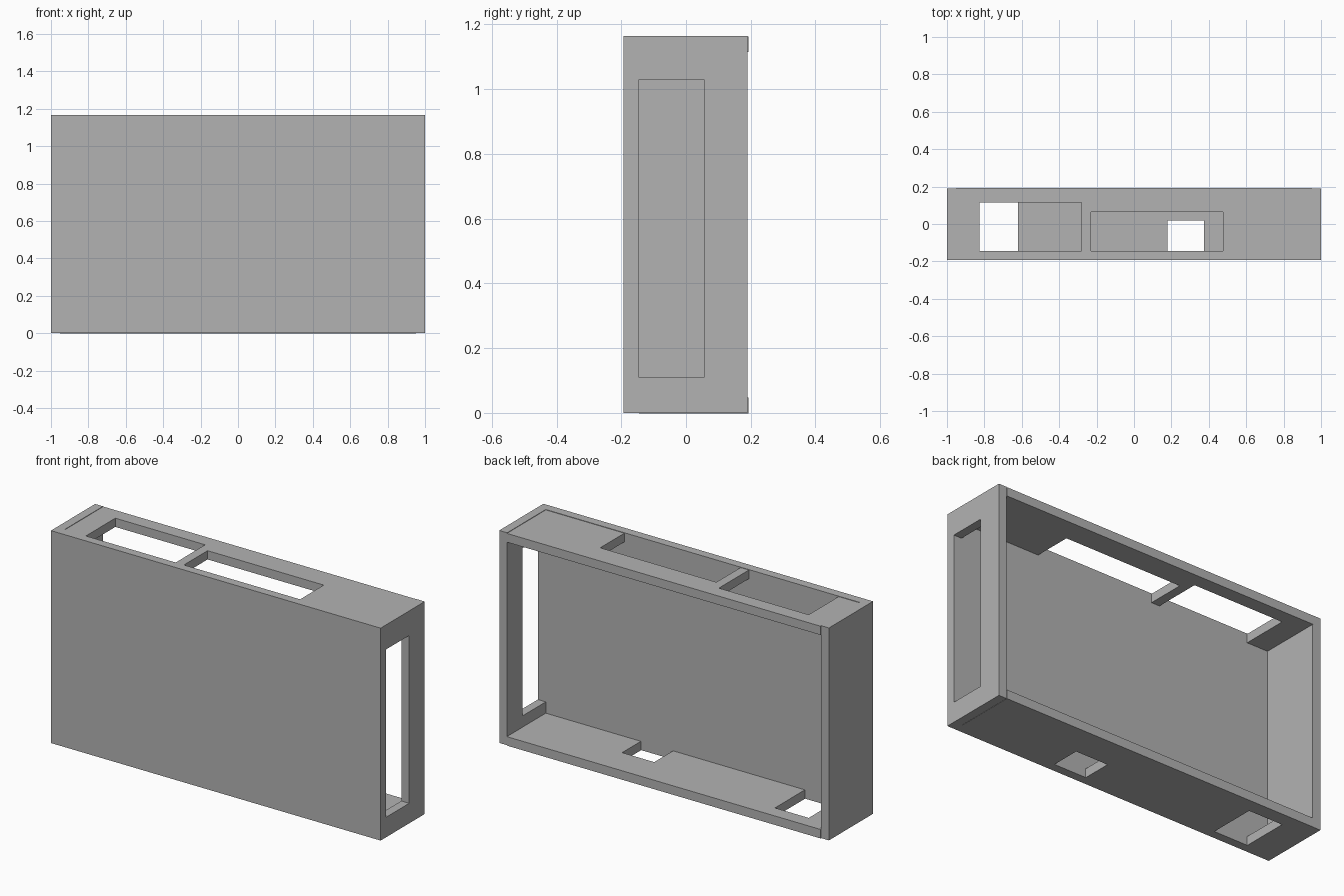
import bpy
import bmesh

default = bpy.data.objects.get("Cube")
if default:
    bpy.data.objects.remove(default, do_unlink=True)

grey = bpy.data.materials.new("plain_grey")
grey.use_nodes = True
colour = (0.45, 0.45, 0.45, 1)
grey.diffuse_color = colour
grey.node_tree.nodes["Principled BSDF"].inputs["Base Color"].default_value = colour

HALF, FRONT, BACK, HEIGHT, WALL = 1.0, -0.1925, 0.19, 1.165, 0.048
INNER = FRONT + WALL
SIDE = HALF - WALL
STEP = 0.0025  # small offset of the fitted panels


def extrude_outline(name, points, z0, z1):
    """Solid prism from a plan outline."""
    bm = bmesh.new()
    face = bm.faces.new([bm.verts.new((x, y, z0)) for x, y in points])
    result = bmesh.ops.extrude_face_region(bm, geom=[face])
    top = [v for v in result["geom"] if isinstance(v, bmesh.types.BMVert)]
    bmesh.ops.translate(bm, verts=top, vec=(0, 0, z1 - z0))
    bmesh.ops.recalc_face_normals(bm, faces=bm.faces)
    mesh = bpy.data.meshes.new(name)
    bm.to_mesh(mesh)
    bm.free()
    mesh.materials.append(grey)
    obj = bpy.data.objects.new(name, mesh)
    bpy.context.collection.objects.link(obj)
    return obj


def notched_panel(name, z0, z1, notches):
    """Panel between the side walls, with notches along its front edge."""
    points = [(-SIDE, INNER)]
    for x0, x1, depth_y in notches:
        points += [(x0, INNER), (x0, depth_y), (x1, depth_y), (x1, INNER)]
    points += [(SIDE, INNER), (SIDE, BACK + STEP), (-SIDE, BACK + STEP)]
    return extrude_outline(name, points, z0, z1)


# Front and both side walls as one U-shaped shell
shell = extrude_outline("front_and_side_walls", [
    (-HALF, FRONT), (HALF, FRONT), (HALF, BACK), (SIDE, BACK),
    (SIDE, INNER), (-SIDE, INNER), (-SIDE, BACK), (-HALF, BACK)], 0, HEIGHT)

# Tall window through the left wall
cutter = extrude_outline("window_cutter", [
    (SIDE - 0.02, INNER), (HALF + 0.1, INNER),
    (HALF + 0.1, 0.055), (SIDE - 0.02, 0.055)], 0.11, 1.03)
cutter.hide_render = True
cut = shell.modifiers.new("window", "BOOLEAN")
cut.operation = "DIFFERENCE"
cut.solver = "EXACT"
cut.object = cutter
bpy.context.view_layer.objects.active = shell
bpy.ops.object.modifier_apply(modifier=cut.name)
bpy.data.objects.remove(cutter, do_unlink=True)

# Top and bottom panels with their openings
notched_panel("top_panel", HEIGHT - WALL - STEP, HEIGHT - STEP,
              [(-0.825, -0.28, 0.115), (-0.23, 0.475, 0.065)])
notched_panel("bottom_panel", -STEP / 2, WALL,
              [(-0.825, -0.62, 0.115), (0.18, 0.375, 0.018)])
